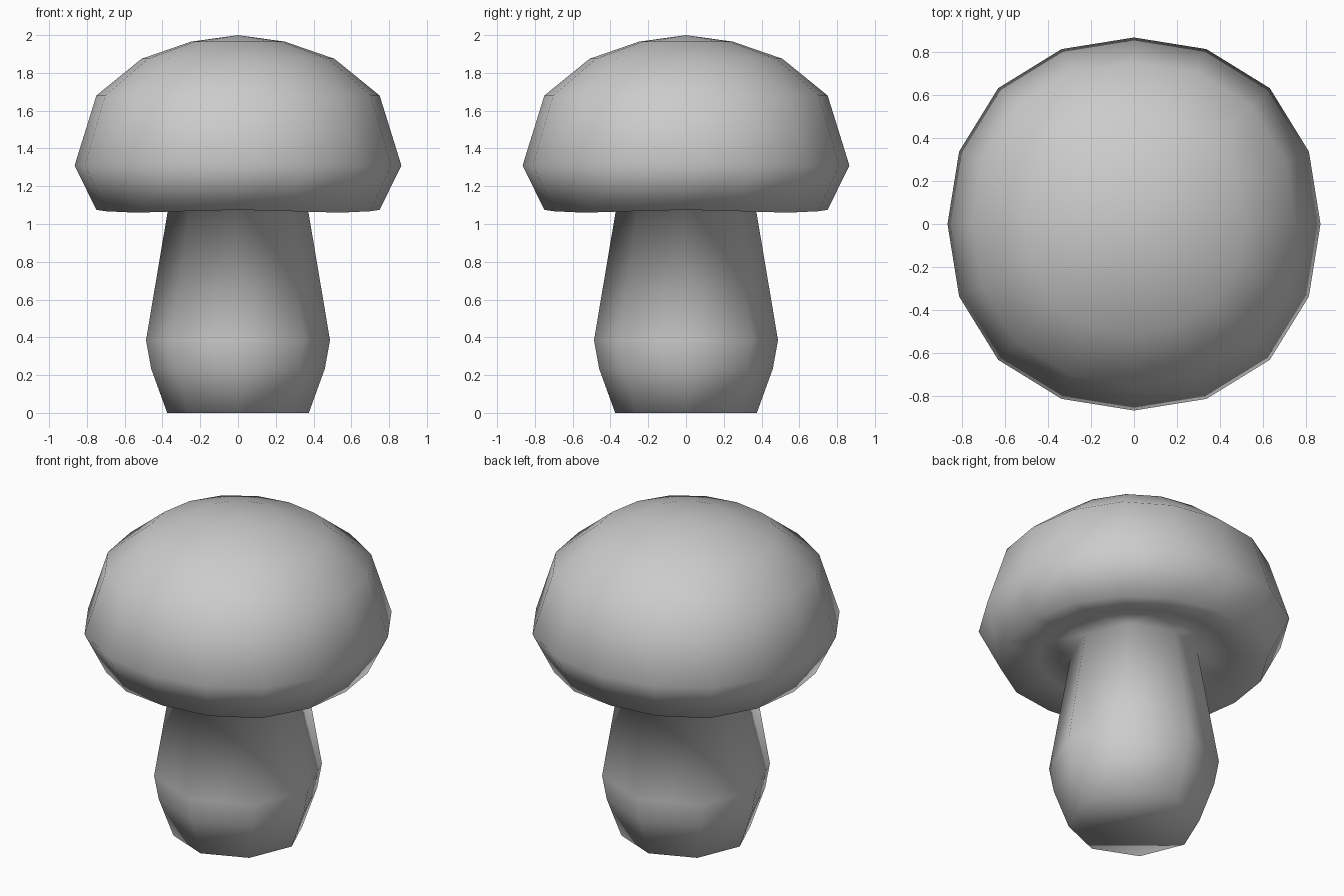
import bpy, bmesh
from math import cos, sin, pi

if "Cube" in bpy.data.objects:
    bpy.data.objects.remove(bpy.data.objects["Cube"])

# One continuous skin: (radius, height, sides, drop of the diagonals, bulge of the diagonals)
PROFILE = [
    (0.375, 0.00, 8, 0, 0),          # stem foot
    (0.460, 0.235, 8, 0, 0),
    (0.487, 0.385, 8, 0, 0),         # stem belly
    (0.365, 1.11, 8, 0, 0),          # stem meets cap
    (0.55, 1.10, 16, 0, 0),          # shallow recess under the cap
    (0.75, 1.075, 16, 0.015, 0.02),  # lower rim
    (0.865, 1.31, 16, 0, 0.03),      # widest part of cap
    (0.75, 1.68, 16, 0, 0.03),
    (0.51, 1.875, 16, 0, 0.02),
    (0.25, 1.965, 16, 0, 0),
]

bm = bmesh.new()


def ring(r, z, n, drop, bulge):
    verts = []
    for i in range(n):
        a = 2 * pi * i / n
        d = (1 - cos(4 * a)) / 2     # 0 on the axes, 1 on the diagonals
        rr = r * (1 + bulge * d)
        verts.append(bm.verts.new((rr * cos(a), rr * sin(a), z - drop * d)))
    return verts


def bridge(lo, hi):
    n = len(lo)
    for i in range(n):
        j = (i + 1) % n
        if len(hi) == n:
            bm.faces.new((lo[i], lo[j], hi[j], hi[i]))
        else:                        # eight sides fanning out to sixteen
            a, b, c = hi[2 * i], hi[2 * i + 1], hi[(2 * i + 2) % len(hi)]
            bm.faces.new((lo[i], b, a))
            bm.faces.new((lo[i], lo[j], b))
            bm.faces.new((lo[j], c, b))


rings = [ring(*p) for p in PROFILE]
for lo, hi in zip(rings, rings[1:]):
    bridge(lo, hi)

# Flat foot and crown point
bm.faces.new(rings[0][::-1])
top = bm.verts.new((0, 0, 2.0))
last = rings[-1]
for i in range(len(last)):
    bm.faces.new((last[i], last[(i + 1) % len(last)], top))

bmesh.ops.recalc_face_normals(bm, faces=bm.faces[:])
for f in bm.faces:
    f.smooth = True

mesh = bpy.data.meshes.new("mushroom")
bm.to_mesh(mesh)
bm.free()
bpy.context.collection.objects.link(bpy.data.objects.new("mushroom", mesh))
